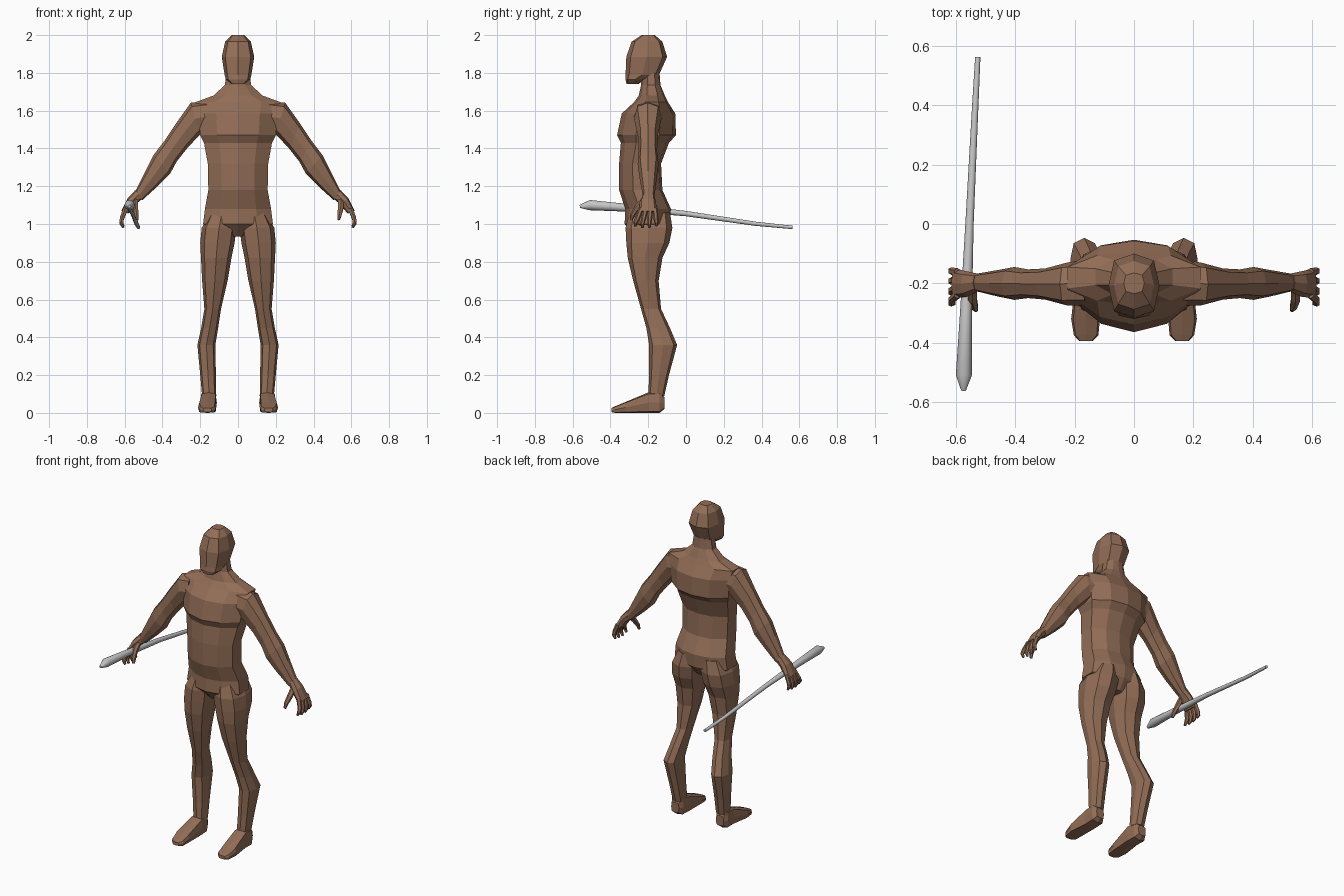
import bpy, bmesh, math
from mathutils import Vector as V

cube = bpy.data.objects.get("Cube")
if cube:
    bpy.data.objects.remove(cube)


def material(name, rgb):
    m = bpy.data.materials.new(name)
    m.use_nodes = True
    m.diffuse_color = (*rgb, 1)
    m.node_tree.nodes["Principled BSDF"].inputs["Base Color"].default_value = (*rgb, 1)
    return m


skin = material("brown skin", (0.29, 0.155, 0.095))
metal = material("pale grey", (0.56, 0.56, 0.56))


def oval(c, a, b, n=8, power=0.8):
    """Closed ring around c with half axes a and b; low power is boxier."""
    ring = []
    for i in range(n):
        t = math.tau * i / n
        u, v = round(math.cos(t), 6), round(math.sin(t), 6)
        ring.append(c + a * math.copysign(abs(u) ** power, u)
                    + b * math.copysign(abs(v) ** power, v))
    return ring


def loft(name, rings, mat=skin, mirror=False):
    """Skin a list of rings, cap both ends, optionally mirror across x."""
    bm = bmesh.new()
    rows = [[bm.verts.new(p) for p in r] for r in rings]
    n = len(rows[0])
    for lo, hi in zip(rows, rows[1:]):
        for i in range(n):
            j = (i + 1) % n
            bm.faces.new((lo[i], lo[j], hi[j], hi[i]))
    bm.faces.new(rows[0][::-1])
    bm.faces.new(rows[-1])
    bmesh.ops.recalc_face_normals(bm, faces=bm.faces)
    me = bpy.data.meshes.new(name)
    bm.to_mesh(me)
    bm.free()
    me.materials.append(mat)
    ob = bpy.data.objects.new(name, me)
    bpy.context.collection.objects.link(ob)
    if mirror:
        mod = ob.modifiers.new("Mirror", "MIRROR")
        mod.use_mirror_merge = False
    return ob


def level(z, x0, x1, y0, y1, power=0.8):
    """Horizontal ring filling the given x and y ranges."""
    return oval(V(((x0 + x1) / 2, (y0 + y1) / 2, z)),
                V(((x1 - x0) / 2, 0, 0)), V((0, (y1 - y0) / 2, 0)), 8, power)


def tube(name, path, n=6, **kw):
    """Round tube through (point, radius) stations."""
    pts = [V(p) for p, r in path]
    rings = []
    for i, (p, r) in enumerate(path):
        d = (pts[min(i + 1, len(pts) - 1)] - pts[max(i - 1, 0)]).normalized()
        side = d.cross(V((1, 0, 0))).normalized()
        rings.append(oval(pts[i], side * r, d.cross(side) * r, n, 1))
    return loft(name, rings, **kw)


# Torso: ridged front and back, flaring into chest and shoulders
def torso_ring(z, w, yf, yb):
    d = yb - yf
    half = [(0, yf), (.55 * w, yf + .09 * d), (w, yf + .32 * d),
            (w, yb - .28 * d), (.55 * w, yb - .06 * d), (0, yb)]
    half += [(-x, y) for x, y in half[4:0:-1]]
    return [V((x, y, z)) for x, y in half]


loft("torso", [torso_ring(*r) for r in (
    (.935, .03, -.27, -.13), (1.0, .185, -.325, -.085),
    (1.08, .175, -.322, -.08), (1.18, .157, -.354, -.125),
    (1.32, .16, -.354, -.132), (1.43, .18, -.345, -.09),
    (1.47, .2, -.365, -.053), (1.585, .21, -.34, -.057),
    (1.645, .225, -.275, -.095), (1.68, .13, -.25, -.112),
    (1.735, .07, -.238, -.135), (1.8, .06, -.235, -.14))])

# Head
loft("head", [level(z, -w, w, yf, yb, .7) for z, w, yf, yb in (
    (1.742, .035, -.315, -.25), (1.765, .065, -.32, -.22),
    (1.79, .071, -.32, -.143), (1.885, .086, -.316, -.1),
    (1.965, .068, -.288, -.125), (2.0, .035, -.235, -.165))])

# Legs, from buttock to ankle
loft("legs", [level(*r) for r in (
    (1.06, .02, .15, -.3, -.085), (.98, .008, .192, -.32, -.072),
    (.9, .018, .2, -.316, -.088), (.82, .035, .196, -.308, -.125),
    (.7, .055, .19, -.28, -.145), (.55, .09, .178, -.238, -.132),
    (.45, .105, .195, -.21, -.085), (.36, .12, .215, -.195, -.047),
    (.2, .117, .2, -.195, -.09), (.09, .115, .19, -.2, -.115))], mirror=True)

# Feet, lofted from heel to toe
loft("feet", [oval(V(((x0 + x1) / 2, y, (z0 + z1) / 2)), V(((x1 - x0) / 2, 0, 0)),
                   V((0, 0, (z1 - z0) / 2)), 8, .45) for y, x0, x1, z0, z1 in (
    (-.115, .13, .185, .02, .085), (-.14, .115, .2, 0, .11),
    (-.2, .112, .198, 0, .108), (-.32, .115, .212, 0, .058),
    (-.375, .12, .203, 0, .035), (-.395, .14, .185, .004, .026))], mirror=True)


# Arms and palms: each ring spans an outer and an inner edge point
def limb_ring(xo, zo, xi, zi, yf, yb):
    o, i = V((xo, 0, zo)), V((xi, 0, zi))
    return oval((o + i) / 2 + V((0, (yf + yb) / 2, 0)), (o - i) / 2,
                V((0, (yb - yf) / 2, 0)))


loft("arms", [limb_ring(*r) for r in (
    (.17, 1.65, .15, 1.49, -.275, -.12), (.25, 1.642, .2, 1.475, -.275, -.13),
    (.33, 1.53, .27, 1.4, -.255, -.15), (.39, 1.44, .325, 1.33, -.25, -.153),
    (.447, 1.365, .36, 1.265, -.256, -.145), (.49, 1.28, .425, 1.2, -.245, -.155),
    (.548, 1.165, .508, 1.125, -.228, -.167))], mirror=True)
loft("palms", [limb_ring(*r) for r in (
    (.543, 1.18, .505, 1.135, -.226, -.168), (.585, 1.135, .54, 1.105, -.245, -.16),
    (.617, 1.07, .58, 1.055, -.25, -.152))], mirror=True)

# Four curled fingers and a thumb on each hand
for k, name in enumerate(("index", "middle", "ring", "little")):
    y = -.238 + .025 * k
    lean = -.03 + .012 * k
    drop = .008 * abs(k - 1.4)
    tube(name + "_fingers", [((.595, y, 1.08), .014), ((.615, y + lean * .6, 1.03), .013),
         ((.617, y + lean, .998 + drop), .011), ((.607, y + lean, .977 + drop), .007)],
         mirror=True)
tube("thumbs", [((.545, -.215, 1.13), .017), ((.545, -.255, 1.09), .017),
     ((.537, -.282, 1.05), .013), ((.533, -.29, 1.022), .008)], mirror=True)

# Tapering staff held in the right hand
staff = tube("staff", [((-.575, -.562, 1.093), .008), ((-.574, -.51, 1.1), .027),
             ((-.567, -.3, 1.085), .02), ((-.555, 0, 1.055), .014),
             ((-.537, .37, 1.001), .011), ((-.527, .563, .982), .009)], 12, mat=metal)
bpy.context.view_layer.objects.active = staff
staff.select_set(True)
bpy.ops.object.shade_smooth_by_angle(angle=math.radians(40))
